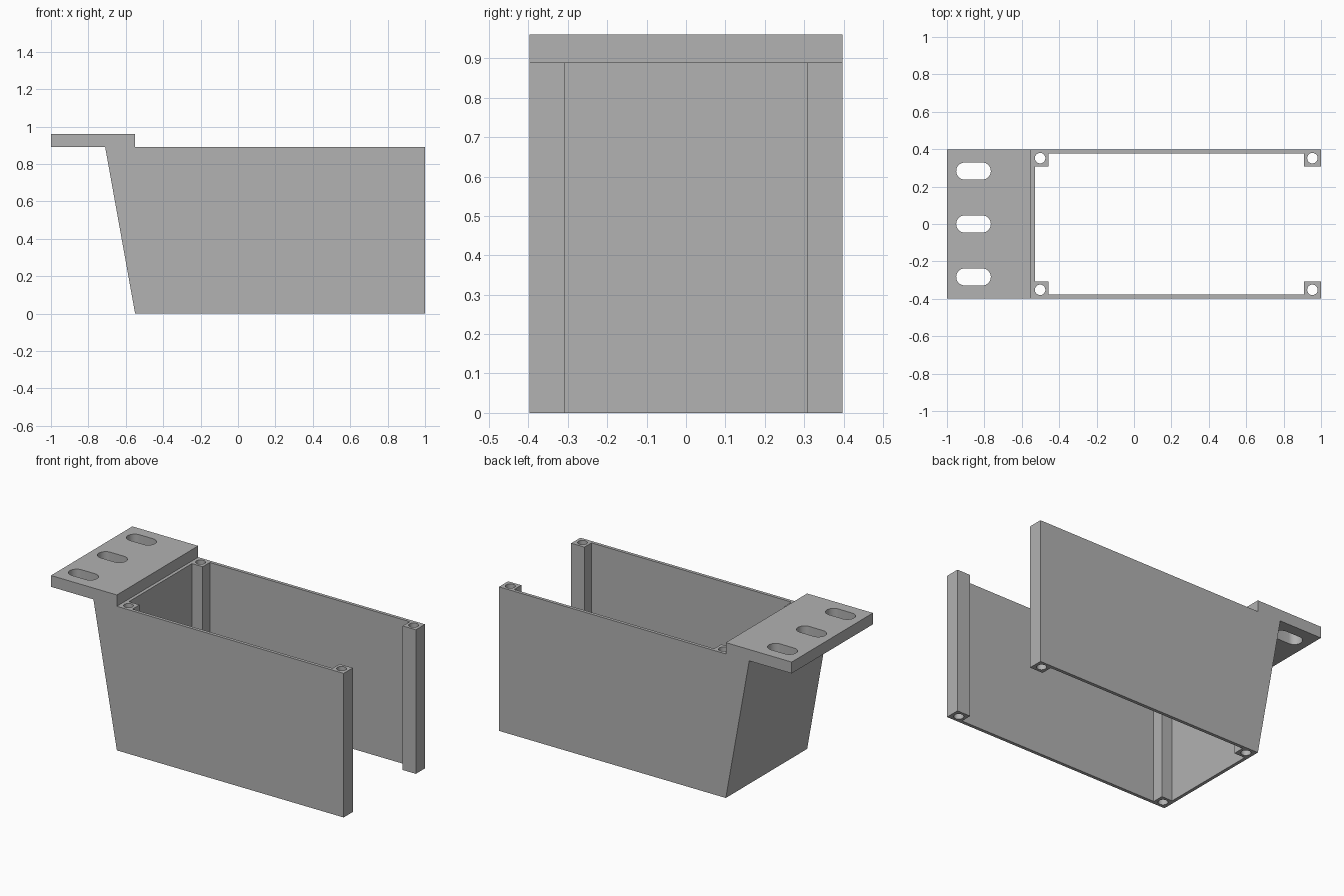
import bpy
import bmesh
from math import pi, cos, sin, radians
from mathutils import Vector

if "Cube" in bpy.data.objects:
    bpy.data.objects.remove(bpy.data.objects["Cube"])

HALF_WIDTH = 0.397
WALL_INNER = 0.377
POST_INNER = 0.308
RIM = 0.89
TOP = 0.96

grey = bpy.data.materials.new("plain grey")
grey.use_nodes = True
grey.diffuse_color = (0.445, 0.445, 0.445, 1)
grey.node_tree.nodes["Principled BSDF"].inputs["Base Color"].default_value = grey.diffuse_color


def prism(name, points, offset):
    """Extrude a closed outline of 3D points along an offset."""
    bm = bmesh.new()
    face = bm.faces.new([bm.verts.new(p) for p in points])
    grown = bmesh.ops.extrude_face_region(bm, geom=[face], use_keep_orig=True)
    verts = [v for v in grown["geom"] if isinstance(v, bmesh.types.BMVert)]
    bmesh.ops.translate(bm, verts=verts, vec=Vector(offset))
    bmesh.ops.recalc_face_normals(bm, faces=bm.faces)
    mesh = bpy.data.meshes.new(name)
    bm.to_mesh(mesh)
    bm.free()
    mesh.materials.append(grey)
    obj = bpy.data.objects.new(name, mesh)
    bpy.context.collection.objects.link(obj)
    return obj


def upright(name, plan):
    """Cutter running through the full height."""
    return prism(name, [(x, y, -0.1) for x, y in plan], (0, 0, TOP + 0.2))


def rounded_slot(cx, cy, radius, straight=0.0, steps=16):
    """Plan of a slot along x; a plain circle when straight is zero."""
    plan = []
    for side in (1, -1):
        for i in range(steps + (1 if straight else 0)):
            a = -pi / 2 + pi * i / steps
            plan.append((cx + side * (straight / 2 + radius * cos(a)),
                         cy + side * radius * sin(a)))
    return plan


# Solid bracket: side profile with sloped end and mounting flange
profile = [(-0.55, 0), (1, 0), (1, RIM), (-0.55, RIM), (-0.55, TOP),
           (-1, TOP), (-1, RIM), (-0.71, RIM)]
bracket = prism("bracket_body", [(x, -HALF_WIDTH, z) for x, z in profile],
                (0, 2 * HALF_WIDTH, 0))

# Open-ended cavity, notched to leave four corner posts
half = [(-0.53, -POST_INNER), (-0.457, -POST_INNER), (-0.457, -WALL_INNER),
        (0.91, -WALL_INNER), (0.91, -POST_INNER), (1.1, -POST_INNER)]
cutters = [upright("cavity_cutter", half + [(x, -y) for x, y in reversed(half)])]

# Screw holes in the posts
for x in (-0.502, 0.954):
    for y in (-0.352, 0.352):
        cutters.append(upright("screw_hole_cutter", rounded_slot(x, y, 0.028)))

# Mounting slots in the flange
for y in (-0.283, 0, 0.283):
    cutters.append(upright("slot_cutter", rounded_slot(-0.858, y, 0.046, 0.093)))

bpy.context.view_layer.objects.active = bracket
for cutter in cutters:
    cutter.hide_render = True
    cut = bracket.modifiers.new("cut", 'BOOLEAN')
    cut.operation = 'DIFFERENCE'
    cut.solver = 'EXACT'
    cut.object = cutter
    bpy.ops.object.modifier_apply(modifier=cut.name)
    bpy.data.objects.remove(cutter)

bpy.ops.object.select_all(action='DESELECT')
bracket.select_set(True)
bpy.ops.object.shade_smooth_by_angle(angle=radians(30))
